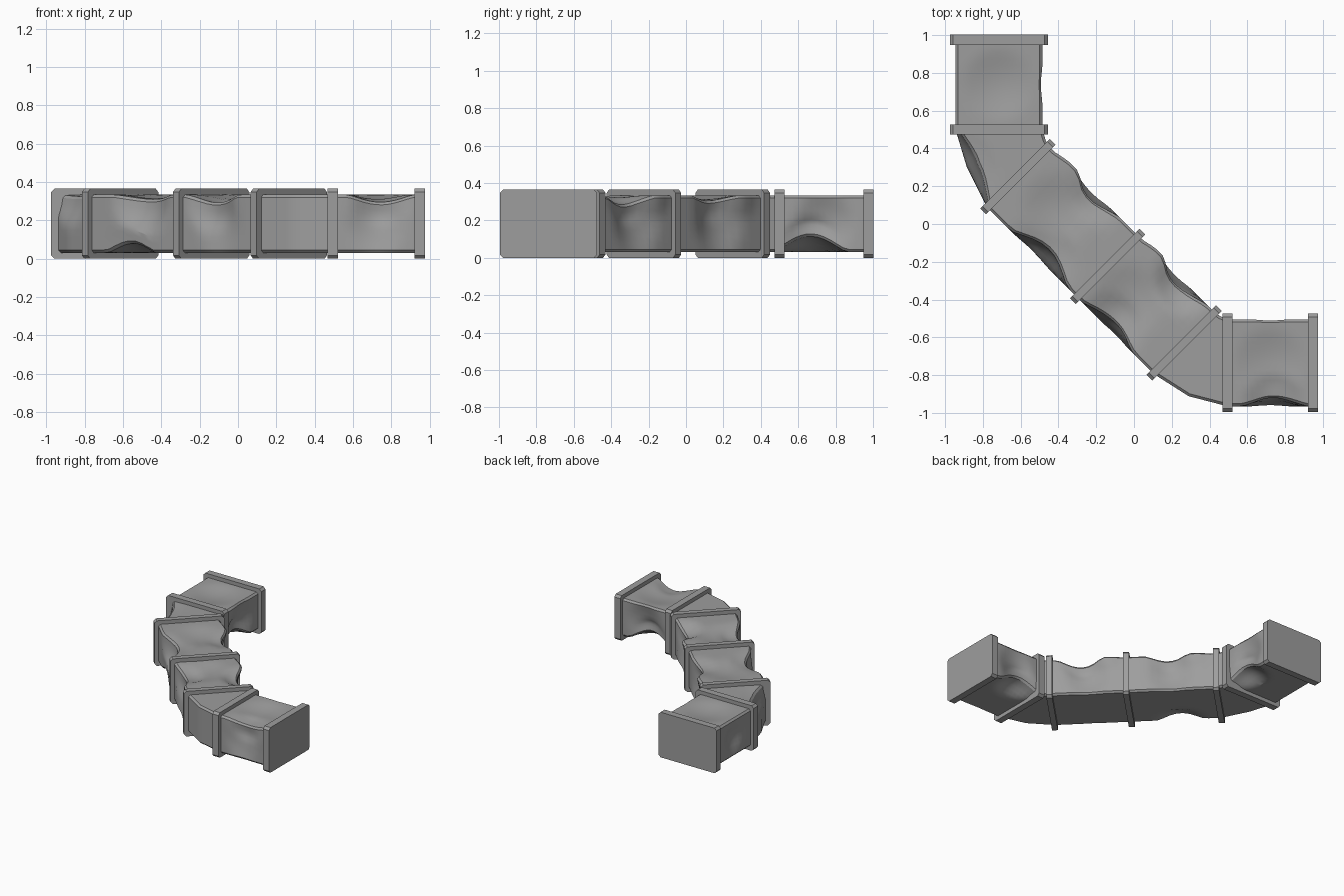
import bpy
import bmesh
from mathutils import Vector

cube = bpy.data.objects.get("Cube")
if cube:
    bpy.data.objects.remove(cube)

metal = bpy.data.materials.new("duct_grey")
metal.use_nodes = True
GREY = (0.34, 0.34, 0.34, 1)
metal.diffuse_color = GREY
metal.node_tree.nodes["Principled BSDF"].inputs["Base Color"].default_value = GREY

MID = 0.1825      # height of the duct axis
HALF_W = 0.23     # duct half width


def section(half_w, half_h, cut, nw, nh):
    """Chamfered rectangle outline as (across, up) fractions of the half sizes."""
    a, h = 1 - cut / half_w, 1 - cut / half_h
    pts = [(-a + 2 * a * i / nw, -1) for i in range(nw + 1)]
    pts += [(1, -h + 2 * h * i / nh) for i in range(nh + 1)]
    return pts + [(-x, -y) for x, y in pts]


def loft(name, stations, half_h, cut, nw=1, nh=1, steps=1, dents=()):
    """Loft through (inner, outer) plan points, then push in local dents.
    A dent is (along, across, up, radius, push across, push up)."""
    spans = len(stations) - 1
    rings = []
    for i in range(spans * steps + 1):
        k = min(i // steps, spans - 1)
        f = i / steps - k
        rings.append([Vector(stations[k][j]).lerp(Vector(stations[k + 1][j]), f)
                      for j in (0, 1)])
    length = ((rings[-1][0] + rings[-1][1]) / 2 - (rings[0][0] + rings[0][1]) / 2).length
    bm = bmesh.new()
    loops = []
    for i, (inner, outer) in enumerate(rings):
        t = i / (len(rings) - 1)
        centre, side = (inner + outer) / 2, (inner - outer) / 2
        loop = []
        for a, h in section(side.length, half_h, cut, nw, nh):
            across, up = a * side.length, h * half_h
            da = dz = 0
            for td, ad, hd, radius, pa, pz in dents:
                q = ((t - td) * length) ** 2 + (across - ad * side.length) ** 2 \
                    + (up - hd * half_h) ** 2
                fall = max(0, 1 - q / radius ** 2) ** 1.5
                da += pa * fall
                dz += pz * fall
            p = centre + side.normalized() * (across + da)
            loop.append(bm.verts.new((p.x, p.y, MID + up + dz)))
        loops.append(loop)
    n = len(loops[0])
    for lower, upper in zip(loops, loops[1:]):
        for j in range(n):
            m = (j + 1) % n
            bm.faces.new((lower[j], lower[m], upper[m], upper[j]))
    bm.faces.new(loops[0])
    bm.faces.new(loops[-1])
    bmesh.ops.recalc_face_normals(bm, faces=bm.faces)
    mesh = bpy.data.meshes.new(name)
    bm.to_mesh(mesh)
    bm.free()
    mesh.materials.append(metal)
    obj = bpy.data.objects.new(name, mesh)
    bpy.context.collection.objects.link(obj)
    return obj


def pair(centre, heading, half):
    """Inner and outer plan points of a cut square to the heading."""
    c, d = Vector(centre), Vector(heading).normalized()
    n = Vector((-d.y, d.x))
    return c + n * half, c - n * half


# Joints from the rear end to the side end: plan centre and heading
BACK, DIAG, SIDE = (0, -1), (1, -1), (1, 0)
joints = [((-0.715, 0.975), BACK), ((-0.715, 0.50), BACK), ((-0.615, 0.25), DIAG),
          ((-0.14, -0.225), DIAG), ((0.265, -0.63), DIAG),
          ((0.495, -0.735), SIDE), ((0.948, -0.735), SIDE)]

# Flanges: thin chamfered plates across the path
for i, (centre, heading) in enumerate(joints):
    d = Vector(heading).normalized() * (0.027 if heading != DIAG else 0.022)
    loft(f"flange_{i + 1}", [pair(Vector(centre) + s * d, heading, 0.26) for s in (-1, 1)],
         MID, 0.018)

# Straight ducts with dented walls and edges
dents = {
    "rear_duct": (0, 1, [(0.65, 1, -1, 0.2, -0.03, 0.085), (0.5, 1, 0, 0.17, -0.04, 0),
                         (0.5, 0, 1, 0.2, 0, -0.025), (0.5, -1, 0, 0.13, 0.03, 0)]),
    "upper_duct": (2, 3, [(0.58, -1, 0.9, 0.22, 0.075, -0.025),
                          (0.45, -1, -1, 0.18, 0.01, 0.05),
                          (0.5, 1, 0, 0.19, -0.045, 0), (0.55, 1, 1, 0.17, -0.03, -0.03),
                          (0.25, 1, 1, 0.13, 0.02, 0), (0.4, 0.1, 1, 0.2, 0, -0.025)]),
    "lower_duct": (3, 4, [(0.4, -1, 0.9, 0.2, 0.045, -0.04),
                          (0.5, -1, 0, 0.17, 0.025, 0), (0.5, 1, 0, 0.18, -0.04, 0),
                          (0.6, 1, 1, 0.18, -0.035, -0.05), (0.25, 1, 1, 0.12, 0.02, 0),
                          (0.35, -0.2, 1, 0.2, 0, -0.025)]),
    "side_duct": (5, 6, [(0.55, -1, 1, 0.18, 0.04, -0.04), (0.5, -1, 0, 0.17, 0.03, 0),
                         (0.4, 1, -1, 0.2, -0.03, 0.085), (0.5, 1, 0, 0.17, -0.03, 0),
                         (0.5, 0, 1, 0.2, 0, -0.025)]),
}
ducts = []
for name, (a, b, marks) in dents.items():
    ends = [pair(*joints[k], HALF_W) for k in (a, b)]
    ducts.append(loft(name, ends, 0.152, 0.014, 12, 8, 14, marks))

# Elbows joining straight and diagonal runs
rear_mid = ((-0.468, 0.445), (-0.885, 0.30))
side_mid = ((0.455, -0.487), (0.29, -0.912))
for name, a, b, mid, marks in (
        ("rear_elbow", 1, 2, rear_mid, [(0.5, -1, 1, 0.17, 0.06, -0.01)]),
        ("side_elbow", 4, 5, side_mid, [])):
    stations = [pair(*joints[a], HALF_W), mid, pair(*joints[b], HALF_W)]
    ducts.append(loft(name, stations, 0.152, 0.014, 12, 8, 5, marks))

# Smooth the sheet metal while keeping its folded corners crisp
bpy.ops.object.select_all(action="DESELECT")
for duct in ducts:
    duct.select_set(True)
bpy.context.view_layer.objects.active = ducts[0]
bpy.ops.object.shade_smooth_by_angle(angle=0.5)
